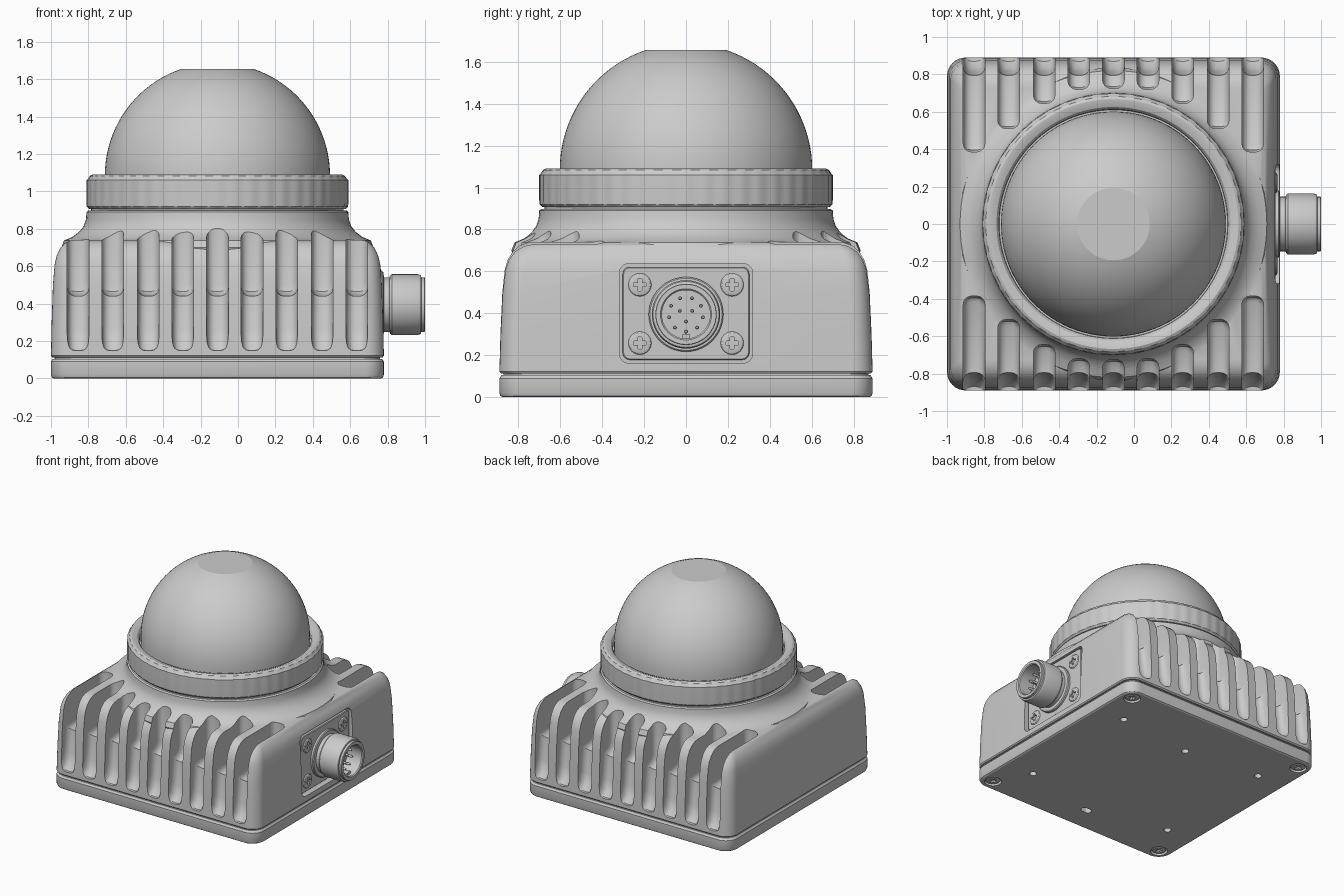
import bpy, bmesh
from math import sin, cos, pi, sqrt, acos
from mathutils import Matrix

if "Cube" in bpy.data.objects:
    bpy.data.objects.remove(bpy.data.objects["Cube"])

CX = -0.11          # housing centre in x
CZ = 0.395          # connector height


def skin(name, rings, matrix=None):
    """Bridge closed rings of points, capping both ends."""
    bm = bmesh.new()
    vs = [[bm.verts.new(p) for p in ring] for ring in rings]
    n = len(vs[0])
    for a, b in zip(vs, vs[1:]):
        for i in range(n):
            j = (i + 1) % n
            bm.faces.new((a[i], a[j], b[j], b[i]))
    bm.faces.new(vs[0][::-1])
    bm.faces.new(vs[-1])
    bmesh.ops.recalc_face_normals(bm, faces=bm.faces)
    me = bpy.data.meshes.new(name)
    bm.to_mesh(me)
    bm.free()
    if matrix is not None:
        me.transform(matrix)
    ob = bpy.data.objects.new(name, me)
    bpy.context.collection.objects.link(ob)
    return ob


def lathe(name, profile, n=64, matrix=None, wave=None):
    """Revolve (radius, z) points; wave(angle) optionally scales the radius."""
    rings = []
    for r, z in profile:
        ring = []
        for i in range(n):
            a = 2 * pi * i / n
            k = r + (wave(a, r) if wave else 0)
            ring.append((k * cos(a), k * sin(a), z))
        rings.append(ring)
    return skin(name, rings, matrix)


def rrect(hx, hy, r, z, n=8):
    """Rounded rectangle ring."""
    pts = []
    for q, (sx, sy) in enumerate(((1, 1), (-1, 1), (-1, -1), (1, -1))):
        for i in range(n + 1):
            a = (q + i / n) * pi / 2
            pts.append((sx * (hx - r) + r * cos(a), sy * (hy - r) + r * sin(a), z))
    return pts


def at(x, y, z):
    return Matrix.Translation((x, y, z))


def facing_x(x, y, z):
    """Local z turned to point along +x."""
    return at(x, y, z) @ Matrix.Rotation(pi / 2, 4, 'Y')


def boolean(ob, other, op='DIFFERENCE'):
    m = ob.modifiers.new("cut", 'BOOLEAN')
    m.operation, m.object, m.solver = op, other, 'EXACT'
    bpy.context.view_layer.objects.active = ob
    bpy.ops.object.modifier_apply(modifier=m.name)
    bpy.data.objects.remove(other)


def smooth(ob, angle=30):
    bpy.ops.object.select_all(action='DESELECT')
    ob.select_set(True)
    bpy.context.view_layer.objects.active = ob
    bpy.ops.object.shade_smooth_by_angle(angle=angle * pi / 180)


# Base plate with screw counterbores and mounting holes
screw_xy = [(CX + sx * 0.79, sy * 0.79) for sx in (-1, 1) for sy in (-1, 1)]
plate = skin("base_plate", [rrect(0.875, 0.875, 0.09, 0), rrect(0.885, 0.885, 0.1, 0.006),
                            rrect(0.89, 0.89, 0.1, 0.02), rrect(0.89, 0.89, 0.1, 0.09),
                            rrect(0.88, 0.88, 0.1, 0.105)], at(CX, 0, 0))
for x, y in screw_xy:
    boolean(plate, lathe("cutter", [(0.062, -0.05), (0.062, 0.04)], 32, at(x, y, 0)))
holes = [(CX + sx * 0.64, sy * 0.515) for sx in (-1, 1) for sy in (-1, 1)] + [(CX, 0.45)]
for x, y in holes:
    boolean(plate, lathe("cutter", [(0.027, -0.05), (0.027, 0.06)], 24, at(x, y, 0)))
boolean(plate, skin("cutter", [rrect(0.042, 0.027, 0.026, z) for z in (-0.05, 0.06)],
                    at(CX, -0.675, 0)))
smooth(plate)
smooth(skin("gasket", [rrect(0.87, 0.87, 0.09, z) for z in (0.09, 0.13)], at(CX, 0, 0)))

# Housing: tapered rounded box joined to a flared round collar
shape = [(0.008, 0.113), (0, 0.122), (0.005, 0.3), (0.014, 0.5), (0.026, 0.61), (0.04, 0.655),
         (0.064, 0.695), (0.095, 0.722), (0.13, 0.736), (0.165, 0.74)]
housing = skin("finned_housing",
               [rrect(0.89 - 0.75 * d, 0.89 - d, 0.1 - 0.3 * d, z) for d, z in shape], at(CX, 0, 0))
collar = lathe("collar", [(0.8, 0.6), (0.835, 0.7), (0.82, 0.738), (0.775, 0.757), (0.74, 0.783),
                          (0.715, 0.815), (0.703, 0.85), (0.7, 0.89), (0.69, 0.898)], 96, at(CX, 0, 0))
boolean(housing, collar, 'UNION')

# Cooling slots, rounded in cross-section, on the front and back
W, R = 0.058, 0.045
arc = [(R * (1 - cos(a)), R * (1 - sin(a))) for a in (i * pi / 8 for i in range(5))]
section = [(-W + u, d) for u, d in arc] + [(W - u, d) for u, d in arc[::-1]]
for off, inner in ((0, 0.725), (0.185, 0.72), (0.37, 0.645), (0.56, 0.51), (0.745, 0.385)):
    prof = [(1.0, 0.14), (0.87, 0.15), (0.835, 0.19), (0.815, 0.26), (0.795, 0.44),
            (inner + 0.035, 0.45), (inner + 0.01, 0.465), (inner, 0.5), (inner, 1.0), (1.0, 1.0)]
    for side in ((-1, 1) if off else (1,)):
        for sy in (-1, 1):
            rings = [[(CX + side * off + x, sy * (y + d), z + d) for y, z in prof]
                     for x, d in section]
            boolean(housing, skin("cutter", rings))

# Recess for the connector plate
boolean(housing, skin("cutter", [rrect(0.237, 0.318, 0.045, z) for z in (0, 0.2)],
                      facing_x(0.725, 0, 0.4)))
smooth(housing)

# Neck, fluted clamp ring and truncated dome
smooth(lathe("neck", [(0.675, 0.87), (0.675, 0.93)], 96, at(CX, 0, 0)))


def flutes(a, r):
    return -0.004 * (1 - cos(48 * a)) / 2 if r > 0.69 else 0


smooth(lathe("clamp_ring", [(0.6, 0.906), (0.685, 0.906), (0.699, 0.92), (0.7, 0.94), (0.7, 1.06),
                            (0.692, 1.068), (0.682, 1.083), (0.668, 1.09), (0.65, 1.088),
                            (0.625, 1.078), (0.612, 1.06), (0.61, 1.03)], 288, at(CX, 0, 0), flutes))
RD, ZD, ZT = 0.602, 1.085, 1.655
end = acos(sqrt(RD ** 2 - (ZT - ZD) ** 2) / RD)
smooth(lathe("dome", [(RD, 1.0)] + [(RD * cos(end * i / 20), ZD + RD * sin(end * i / 20))
                                    for i in range(21)], 96, at(CX, 0, 0)), 20)

# Connector plate and hollow round socket
smooth(skin("connector_plate", [rrect(0.222, 0.302, 0.035, 0), rrect(0.222, 0.302, 0.035, 0.032),
                                rrect(0.217, 0.297, 0.03, 0.037)], facing_x(0.72, 0, 0.4)))
smooth(lathe("connector_socket",
             [(0.178, 0), (0.178, 0.022), (0.172, 0.028), (0.146, 0.03), (0.146, 0.06), (0.155, 0.063),
              (0.163, 0.073), (0.163, 0.21), (0.157, 0.228), (0.146, 0.23), (0.146, 0.247),
              (0.143, 0.25), (0.122, 0.25), (0.115, 0.243), (0.115, 0.12)],
             64, facing_x(0.75, 0, CZ)))
smooth(skin("socket_key", [rrect(0.014, 0.018, 0.007, z) for z in (0, 0.1)],
            facing_x(0.865, 0, CZ - 0.107)))

# Contact pins in two circles
for count, rad in ((9, 0.082), (3, 0.034)):
    for i in range(count):
        a = 2 * pi * (i + 0.5) / count
        smooth(lathe("contact_pin", [(0.009, 0), (0.009, 0.065), (0.005, 0.073)], 12,
                     facing_x(0.865, rad * sin(a), CZ + rad * cos(a))))

# Cross-recess screws: four on the connector, four under the base
screw = lathe("screw", [(0.055, -0.02), (0.055, 0.008), (0.05, 0.014), (0.04, 0.017)], 32)
for hx, hy in ((0.03, 0.009), (0.009, 0.03)):
    boolean(screw, skin("cutter", [rrect(hx, hy, 0.003, z, 2) for z in (0.0, 0.05)]))
smooth(screw)
spots = [facing_x(0.75, sy * 0.22, 0.397 + sz * 0.139) for sy in (-1, 1) for sz in (-1, 1)]
spots += [at(x, y, 0.022) @ Matrix.Rotation(pi, 4, 'X') for x, y in screw_xy]
for i, m in enumerate(spots):
    ob = screw if i == 0 else screw.copy()
    if i:
        bpy.context.collection.objects.link(ob)
    ob.matrix_world = m
